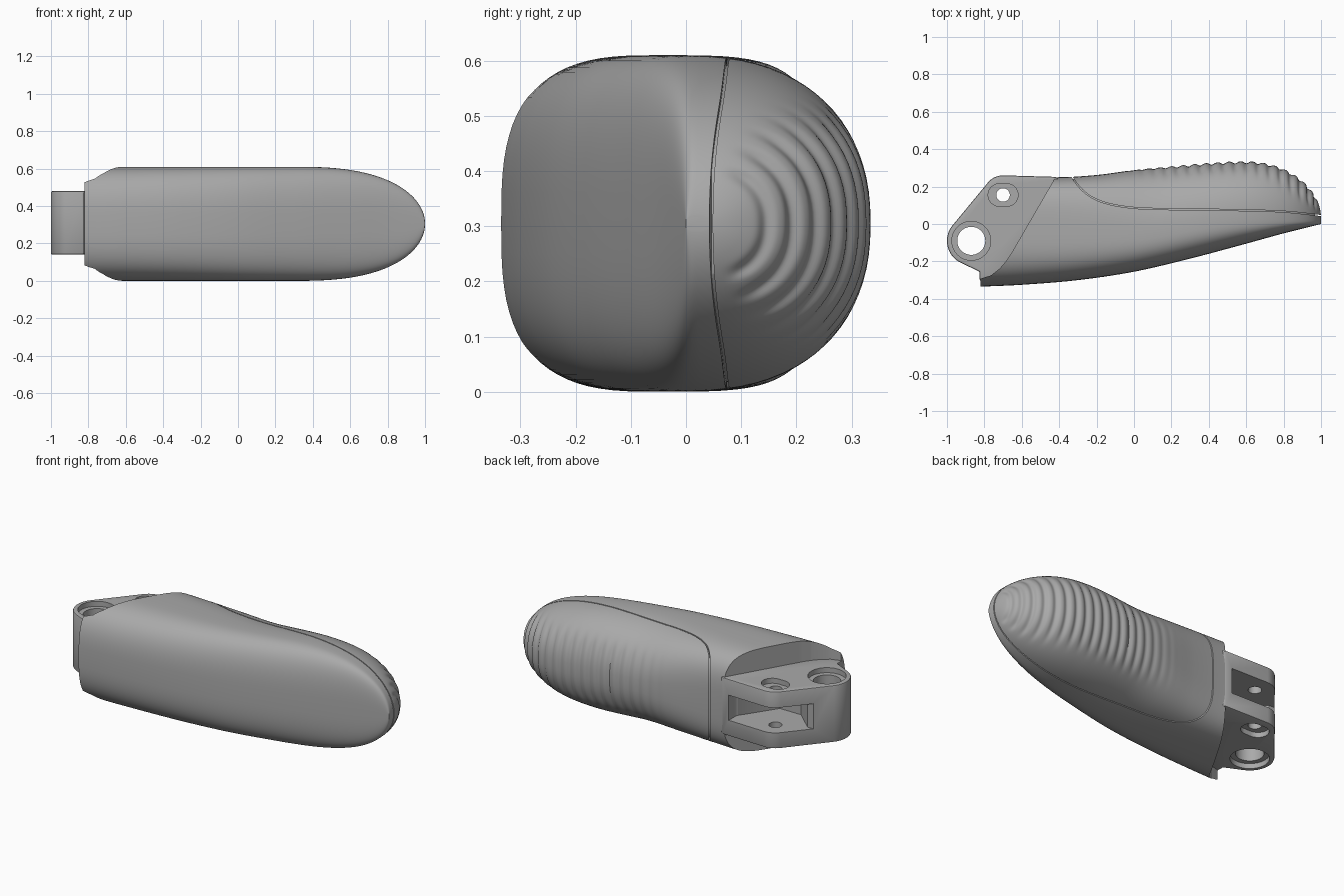
import bpy, bmesh
from math import sin, cos, pi, sqrt, radians, hypot

if "Cube" in bpy.data.objects:
    bpy.data.objects.remove(bpy.data.objects["Cube"])

grey = bpy.data.materials.new("satin grey")
grey.use_nodes = True
grey.diffuse_color = (0.4, 0.4, 0.4, 1)
grey.node_tree.nodes["Principled BSDF"].inputs["Base Color"].default_value = (0.4, 0.4, 0.4, 1)

MID = 0.305   # height of the symmetry plane
LEFT = -0.82  # hinge end of the body


def finish(bm, name):
    bmesh.ops.recalc_face_normals(bm, faces=bm.faces)
    mesh = bpy.data.meshes.new(name)
    bm.to_mesh(mesh)
    bm.free()
    mesh.materials.append(grey)
    ob = bpy.data.objects.new(name, mesh)
    bpy.context.collection.objects.link(ob)
    return ob


def prism(name, outline, z0, z1):
    bm = bmesh.new()
    face = bm.faces.new([bm.verts.new((x, y, z0)) for x, y in outline])
    top = bmesh.ops.extrude_face_region(bm, geom=[face])["geom"]
    bmesh.ops.translate(bm, vec=(0, 0, z1 - z0), verts=[v for v in top if isinstance(v, bmesh.types.BMVert)])
    return finish(bm, name)


def arc(cx, cy, r, a0, a1, n=24):
    return [(cx + r * cos(radians(a0 + (a1 - a0) * i / n)),
             cy + r * sin(radians(a0 + (a1 - a0) * i / n))) for i in range(n + 1)]


def circle(cx, cy, r):
    return arc(cx, cy, r, 0, 352.5, 47)


def cut(ob, cutter):
    cutter.hide_render = True
    mod = ob.modifiers.new("cut", "BOOLEAN")
    mod.operation, mod.solver, mod.object = "DIFFERENCE", "EXACT", cutter
    bpy.context.view_layer.objects.active = ob
    bpy.ops.object.modifier_apply(modifier=mod.name)
    bpy.data.objects.remove(cutter)


def spline(points, x):
    """Smooth curve y(x) through a few points."""
    n = len(points)
    i = max(k for k in range(n - 1) if k == 0 or points[k][0] <= x)

    def slope(k):
        a, b = points[max(k - 1, 0)], points[min(k + 1, n - 1)]
        return (b[1] - a[1]) / (b[0] - a[0])
    (x0, y0), (x1, y1) = points[i], points[i + 1]
    w = x1 - x0
    t = (x - x0) / w
    return (y0 * (2 * t**3 - 3 * t**2 + 1) + y1 * (3 * t**2 - 2 * t**3)
            + w * (slope(i) * (t**3 - 2 * t**2 + t) + slope(i + 1) * (t**3 - t**2)))


# Plan profiles of the handle
FRONT = [(-0.82, -0.335), (-0.6, -0.325), (-0.3, -0.3), (0, -0.255), (0.3, -0.185),
         (0.6, -0.105), (0.8, -0.05), (1, 0)]
BACK = [(-0.82, 0.255), (-0.4, 0.25), (-0.2, 0.262), (0, 0.288), (0.3, 0.318), (0.5, 0.333), (0.6, 0.335)]
WIDEST = [(-0.82, -0.05), (0, -0.05), (0.5, 0.02), (1, 0.02)]


def back(x):
    return spline(BACK, x) if x < 0.6 else 0.03 + 0.305 * sqrt(max(0, 1 - ((x - 0.6) / 0.4) ** 2))


def half_height(x):
    return MID if x < 0.3 else MID * sqrt(max(0, 1 - ((x - 0.3) / 0.7) ** 2.6))


def power(v, p):
    return (1 if v > 0 else -1) * abs(v) ** p


def ramp(a, b, x):
    t = min(1, max(0, (x - a) / (b - a)))
    return t * t * (3 - 2 * t)


def handle_loft(name, end, inset=0.0, stations=260, sides=80):
    bm = bmesh.new()
    rings, run, last = [], 0, None
    for i in range(stations):
        x = LEFT + (1 - LEFT) * sin(end * pi / 2 * i / (stations - 1))
        yf, yb, ym = spline(FRONT, x) + inset, back(x) - inset, spline(WIDEST, x)
        h = max(half_height(x) - inset, 0.002)
        if last:
            run += hypot(x - last[0], yb - last[1])
        # grip ribs follow the outline of the back and fade at the edges
        dx, dy = x - 0.6, (yb - 0.03) * 1.7
        size = hypot(dx, dy)
        nx, ny = (dx / size, dy / size) if x > 0.6 else (0, 1)
        rib = 0 if inset else -0.011 * abs(cos(run * pi / 0.062)) ** 3 * ramp(-0.1, 0.3, x) * (1 - ramp(0.96, 0.99, x))
        last = (x, yb)
        n_back = 4 - 1.7 * ramp(-0.5, 0.2, x)
        ring = []
        for k in range(sides):
            c, s = cos(2 * pi * k / sides), sin(2 * pi * k / sides)
            n, reach = (n_back, yb - ym) if c > 0 else (3, ym - yf)
            z = h * power(s, 2 / n)
            fade = (1 - ramp(0.13, 0.23, abs(z))) * ramp(0.3, 0.7, c) * rib
            ring.append(bm.verts.new((x + nx * fade, ym + max(reach, 0.002) * power(c, 2 / n) + ny * fade, MID + z)))
        rings.append(ring)
    for a, b in zip(rings, rings[1:]):
        for k in range(sides):
            j = (k + 1) % sides
            bm.faces.new((a[k], a[j], b[j], b[k]))
    bm.faces.new(rings[0])
    bm.faces.new(rings[-1])
    return finish(bm, name)


body = handle_loft("handle_body", 0.985)

# Fine parting groove around the grip pad
SEAM = [(-0.36, 0.32), (-0.33, 0.25), (-0.27, 0.175), (-0.2, 0.13), (-0.1, 0.1), (0.05, 0.083),
        (0.5, 0.075), (0.8, 0.066), (1.03, 0.042)]
line = [(x, spline(SEAM, x)) for x in [-0.36 + 1.39 * (i / 60) ** 1.4 for i in range(61)]]
edge_a, edge_b = [], []
for i, (x, y) in enumerate(line):
    p, q = line[max(i - 1, 0)], line[min(i + 1, 60)]
    length = hypot(q[0] - p[0], q[1] - p[1]) / 0.003
    ox, oy = (p[1] - q[1]) / length, (q[0] - p[0]) / length
    edge_a.append((x + ox, y + oy))
    edge_b.append((x - ox, y - oy))
groove = prism("groove_cutter", edge_a + edge_b[::-1], -0.1, 0.75)
cut(groove, handle_loft("groove_core", 0.88, 0.012, 90, 48))
cut(body, groove)

# Slanted opening at the hinge end
opening = [(-0.4, 0.4), (-0.42, 0.25), (-0.655, -0.155), (-0.685, -0.2), (-0.72, -0.24),
           (-0.765, -0.275), (-0.83, -0.295), (-1.1, -0.295), (-1.1, 0.4)]
cut(body, prism("opening_cutter", opening, -0.1, 0.75))

# Forked hinge bracket
EYE, PIN = (-0.87, -0.09), (-0.7, 0.155)
LOW, HIGH = 0.14, 0.48
outline = (arc(*PIN, 0.105, 90, 142, 12) + arc(*EYE, 0.13, 142, 245)
           + [(-0.825, -0.255), (-0.825, -0.305), (-0.66, -0.27), (-0.4, 0.05), (-0.4, 0.24), (-0.42, 0.252)])
bracket = prism("hinge_bracket", outline, LOW, HIGH)
bevel = bracket.modifiers.new("soft_edges", "BEVEL")
bevel.width, bevel.segments, bevel.limit_method, bevel.angle_limit = 0.008, 2, "ANGLE", radians(50)
bpy.context.view_layer.objects.active = bracket
bpy.ops.object.modifier_apply(modifier=bevel.name)

# Slot between the two arms
slot = [(-1.0, 0.08), (-0.86, 0.08), (-0.74, -0.03), (-0.6, -0.03), (-0.46, 0.18), (-0.46, 0.4), (-1.0, 0.4)]
cut(bracket, prism("slot_cutter", slot, 0.235, 0.385))

# Pivot eye with counterbores, pin hole with rounded recesses
cut(bracket, prism("eye_cutter", circle(*EYE, 0.075), 0, 0.7))
cut(bracket, prism("pin_cutter", circle(*PIN, 0.036), 0, 0.7))
recess = arc(PIN[0] + 0.02, PIN[1], 0.06, -90, 90) + arc(PIN[0] - 0.02, PIN[1], 0.06, 90, 270)
for z0, z1 in ((HIGH - 0.03, 0.7), (-0.1, LOW + 0.03)):
    cut(bracket, prism("counterbore_cutter", circle(*EYE, 0.104), z0, z1))
    cut(bracket, prism("recess_cutter", recess, z0, z1))

# Smooth shading with crisp edges
for ob in (body, bracket):
    bpy.ops.object.select_all(action="DESELECT")
    ob.select_set(True)
    bpy.context.view_layer.objects.active = ob
    bpy.ops.object.shade_smooth_by_angle(angle=radians(35))
